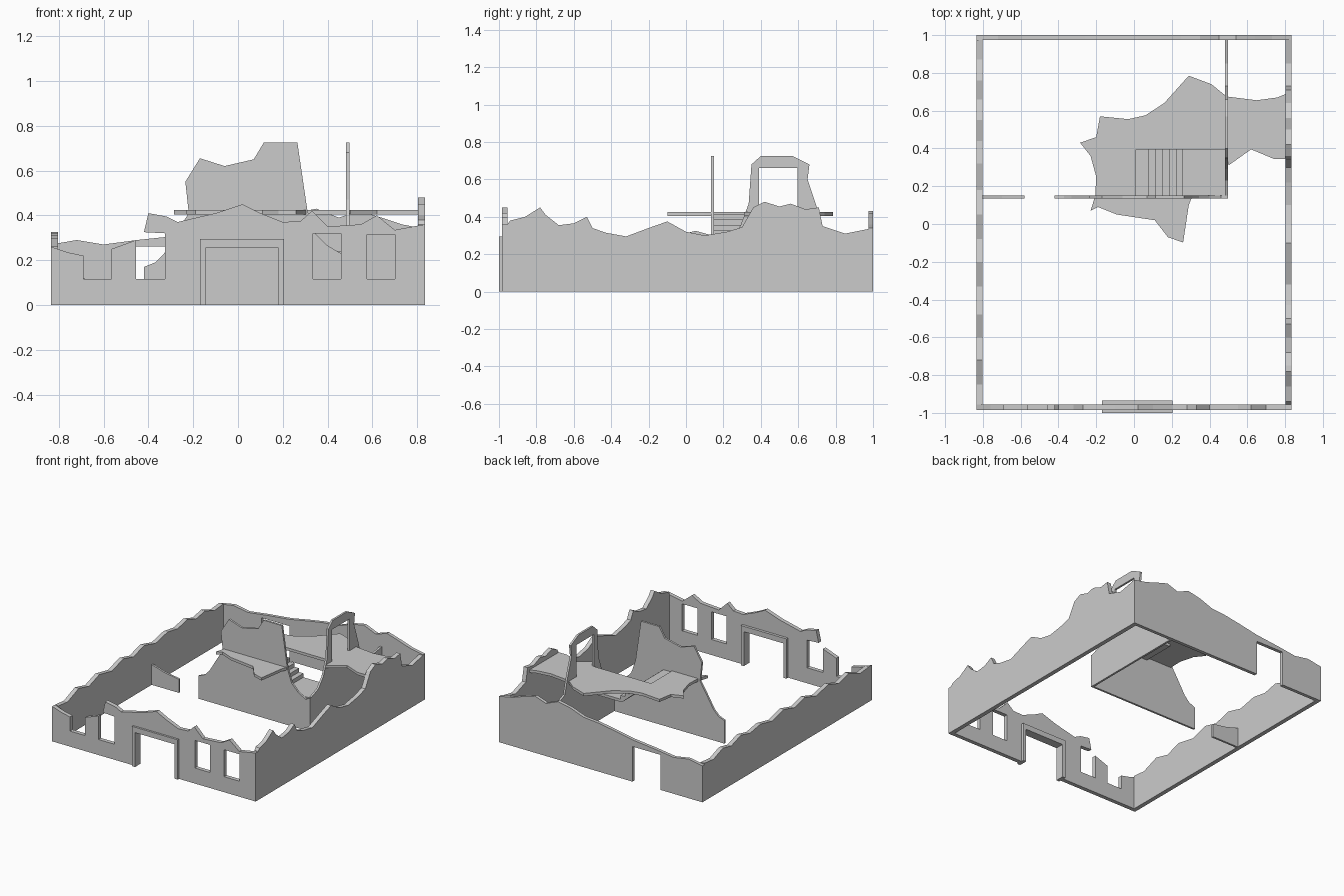
import bpy, bmesh
from mathutils import Vector
from mathutils.geometry import tessellate_polygon


def slab(name, outline, axis, lo, hi, holes=()):
    """Solid from a 2D outline (with holes), extruded along an axis from lo to hi."""
    def place(p, d):
        a, b = p
        return {'X': (d, a, b), 'Y': (a, d, b), 'Z': (a, b, d)}[axis]
    loops = [list(outline)] + [list(h) for h in holes]
    pts = [p for l in loops for p in l]
    tris = tessellate_polygon([[Vector((a, b, 0)) for a, b in l] for l in loops])
    bm = bmesh.new()
    low = [bm.verts.new(place(p, lo)) for p in pts]
    top = [bm.verts.new(place(p, hi)) for p in pts]
    for t in tris:
        bm.faces.new([low[i] for i in t])
        bm.faces.new([top[i] for i in reversed(t)])
    start = 0
    for l in loops:
        n = len(l)
        for i in range(n):
            a, b = start + i, start + (i + 1) % n
            bm.faces.new((low[a], low[b], top[b], top[a]))
        start += n
    bmesh.ops.recalc_face_normals(bm, faces=bm.faces)
    me = bpy.data.meshes.new(name)
    bm.to_mesh(me)
    bm.free()
    ob = bpy.data.objects.new(name, me)
    bpy.context.collection.objects.link(ob)
    return ob


def rect(a0, a1, b0, b1):
    return [(a0, b0), (a1, b0), (a1, b1), (a0, b1)]


# Front wall: broken top, two broken windows in the outline, two whole ones as holes
front = [(-.835, 0), (-.835, .26), (-.76, .235), (-.69, .22), (-.69, .115),
         (-.565, .115), (-.565, .25), (-.455, .29), (-.455, .115), (-.325, .115),
         (-.325, .32), (-.42, .325), (-.40, .41), (-.32, .395), (-.27, .37),
         (-.10, .41), (.02, .45), (.10, .41), (.20, .37), (.28, .375), (.33, .42),
         (.40, .35), (.55, .36), (.62, .40), (.70, .335), (.835, .36), (.835, 0),
         (.18, 0), (.18, .255), (-.145, .255), (-.145, 0)]
slab("front_wall", front, 'Y', -.985, -.955,
     [rect(.335, .46, .115, .32), rect(.575, .70, .115, .315)])

# Door frame
slab("door_frame", [(-.17, 0), (-.17, .295), (.205, .295), (.205, 0), (.18, 0),
                    (.18, .255), (-.145, .255), (-.145, 0)], 'Y', -1.0, -.935)

# Back wall with doorway
slab("back_wall", [(-.835, 0), (-.835, .27), (-.72, .29), (-.6, .27), (-.45, .29),
                   (-.26, .31), (-.1, .34), (.02, .36), (.14, .37), (.25, .41),
                   (.35, .43), (.45, .39), (.54, .42), (.64, .39), (.73, .36),
                   (.835, .34), (.835, 0), (-.26, 0), (-.26, .26), (-.49, .26),
                   (-.49, 0)], 'Y', .975, 1.0)

# Side walls
slab("right_wall", [(-.955, 0), (-.955, .36), (-.94, .38), (-.86, .40), (-.78, .45),
                    (-.75, .41), (-.68, .355), (-.6, .365), (-.53, .40), (-.5, .34),
                    (-.43, .315), (-.32, .295), (-.2, .34), (-.1, .375), (0, .32),
                    (.1, .30), (.22, .32), (.3, .345), (.36, .45), (.42, .48),
                    (.5, .455), (.56, .47), (.64, .44), (.71, .45), (.73, .35),
                    (.85, .31), (.975, .335), (.975, 0)], 'X', .803, .835)
slab("left_wall", [(-.955, 0), (-.955, .26), (-.85, .25), (-.72, .30), (-.6, .27),
                   (-.48, .31), (-.33, .28), (-.2, .32), (-.08, .29), (.05, .325),
                   (.18, .29), (.32, .32), (.44, .30), (.55, .325), (.66, .29),
                   (.76, .31), (.87, .27), (.975, .28), (.975, 0)], 'X', -.835, -.803)

# Inner cross wall with its tall remnant, and the stub across the gap
slab("inner_wall", [(-.42, 0), (-.42, .17), (-.37, .19), (-.33, .23), (-.27, .33),
                    (-.22, .41), (-.235, .55), (-.17, .655), (-.06, .62), (.07, .65),
                    (.115, .725), (.265, .725), (.31, .42), (.345, .32), (.40, .265),
                    (.46, .23), (.498, .25), (.498, 0)], 'Y', .135, .15)
slab("inner_wall_stub", [(-.803, 0), (-.803, .15), (-.7, .12), (-.58, .10), (-.58, 0)],
     'Y', .135, .15)

# Inner side wall carrying the upper doorway
slab("inner_side_wall", [(.15, 0), (.15, .25), (.23, .28), (.29, .35), (.335, .47),
                         (.35, .68), (.40, .725), (.57, .725), (.66, .68), (.65, .60),
                         (.70, .45), (.73, .34), (.85, .29), (.975, .31), (.975, 0)],
     'X', .483, .498, [rect(.39, .595, .425, .66)])

# Upper floor with a stairwell notch
slab("upper_floor", [(-.285, .43), (-.2, .46), (-.18, .57), (-.03, .555), (.06, .575),
                     (.16, .64), (.29, .785), (.41, .74), (.49, .675), (.65, .655),
                     (.76, .67), (.83, .70), (.83, .345), (.74, .345), (.62, .395),
                     (.5, .31), (.49, .395), (.01, .395), (.01, .15), (.31, .15),
                     (.29, .10), (.26, -.098), (.18, -.07), (.11, .02), (-.09, .05),
                     (-.19, .09), (-.23, .07), (-.205, .15), (-.2, .25), (-.23, .36)],
     'Z', .405, .425)

# Stairs: one stepped profile running down to a landing
steps = 6
xs = [.01] + [.08 + .036 * i for i in range(steps)]
upper, z = [], .415
for i, x0 in enumerate(xs):
    x1 = xs[i + 1] if i < steps else .485
    upper += [(x0, z), (x1, z)]
    z -= .029
under = [(.485, .221), (.25, .221), (.06, .385), (.01, .385)]
slab("stairs", upper + under, 'Y', .15, .395)
